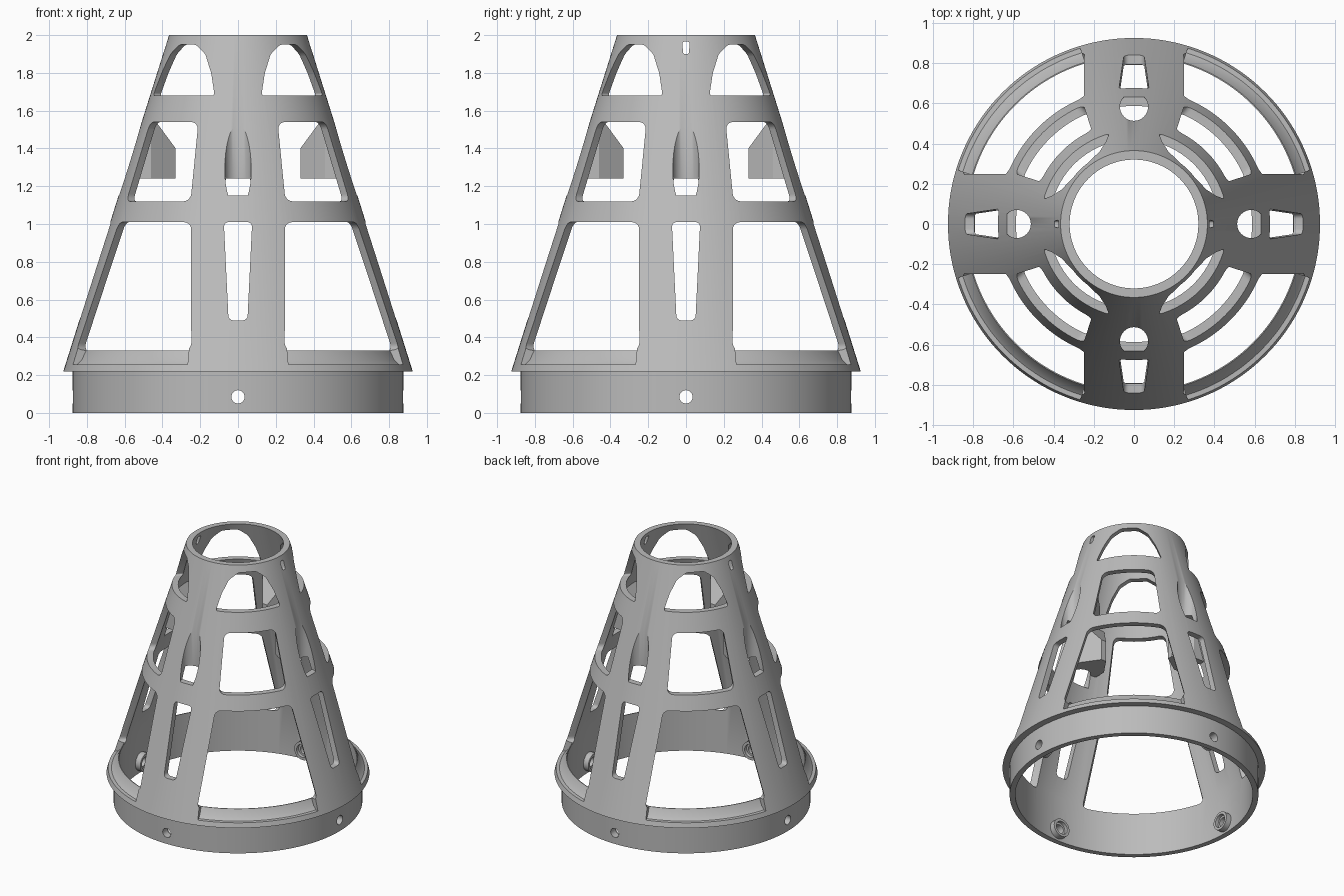
import bpy, bmesh
from math import radians, pi
from mathutils import Matrix, Vector

cube = bpy.data.objects.get("Cube")
if cube:
    bpy.data.objects.remove(cube)

AXES = [0, 90, 180, 270]
DIAGONALS = [45, 135, 225, 315]


def make_object(name, bm, angle=0):
    bmesh.ops.transform(bm, matrix=Matrix.Rotation(radians(angle), 4, "Z"), verts=bm.verts)
    bmesh.ops.recalc_face_normals(bm, faces=bm.faces)
    mesh = bpy.data.meshes.new(name)
    bm.to_mesh(mesh)
    bm.free()
    obj = bpy.data.objects.new(name, mesh)
    bpy.context.collection.objects.link(obj)
    return obj


def extrude(points, vector, rounding=0):
    """Solid from a flat outline; edges along the vector can be rounded."""
    bm = bmesh.new()
    face = bm.faces.new([bm.verts.new(p) for p in points])
    out = bmesh.ops.extrude_face_region(bm, geom=[face], use_keep_orig=True)
    moved = [g for g in out["geom"] if isinstance(g, bmesh.types.BMVert)]
    bmesh.ops.translate(bm, vec=vector, verts=moved)
    if rounding:
        way = Vector(vector).normalized()
        edges = [e for e in bm.edges
                 if abs((e.verts[0].co - e.verts[1].co).normalized().dot(way)) > 0.99]
        bmesh.ops.bevel(bm, geom=edges, offset=rounding, segments=5,
                        profile=0.5, affect="EDGES")
    return bm


def window(right_side, start, rounding):
    """Radial cutter from the right half (half width, height) of its outline."""
    outline = right_side + [(-w, z) for w, z in reversed(right_side)]
    return extrude([(start, w, z) for w, z in outline], (1.2 - start, 0, 0), rounding)


def lathe(profile, start=0, end=360, steps=144):
    """Revolve a closed (radius, height) outline, fully or over a sector."""
    bm = bmesh.new()
    full = end - start == 360
    rings = []
    for i in range(steps if full else steps + 1):
        turn = Matrix.Rotation(radians(start + (end - start) * i / steps), 3, "Z")
        rings.append([bm.verts.new(turn @ Vector((r, 0, z))) for r, z in profile])
    n = len(profile)
    pairs = list(zip(rings, rings[1:])) + ([(rings[-1], rings[0])] if full else [])
    for a, b in pairs:
        for k in range(n):
            j = (k + 1) % n
            bm.faces.new((a[k], b[k], b[j], a[j]))
    if not full:
        bm.faces.new(rings[0])
        bm.faces.new(rings[-1])
    return bm


def cylinder(radius, depth, matrix):
    bm = bmesh.new()
    bmesh.ops.create_cone(bm, cap_ends=True, segments=32, radius1=radius,
                          radius2=radius, depth=depth, matrix=matrix)
    return bm


def radial_pin(radius, r0, r1, z):
    place = Matrix.Translation(((r0 + r1) / 2, 0, z)) @ Matrix.Rotation(pi / 2, 4, "Y")
    return cylinder(radius, r1 - r0, place)


def screw_block():
    """Inner block with sloped top and a tapered nose."""
    side = [(0.33, 1.24), (0.58, 1.24), (0.47, 1.59), (0.33, 1.40)]
    bm = extrude([(r, -0.11, z) for r, z in side], (0, 0.22, 0))
    for s in (-1, 1):
        cut = bmesh.ops.bisect_plane(bm, geom=bm.verts[:] + bm.edges[:] + bm.faces[:],
                                     plane_co=(0.46, 0.11 * s, 0),
                                     plane_no=(-0.09, 0.13 * s, 0), clear_outer=True)
        rim = [g for g in cut["geom_cut"] if isinstance(g, bmesh.types.BMEdge)]
        bmesh.ops.holes_fill(bm, edges=rim)
    return bm


# Hollow cone standing on a narrower base ring
shell = make_object("cone_frame", lathe([
    (0.835, 0), (0.875, 0), (0.875, 0.22), (0.925, 0.22),
    (0.365, 2), (0.32, 2), (0.835, 0.36)]))


def combine(operation, build, angles):
    for angle in angles:
        tool = make_object("tool", build(), angle)
        tool.hide_render = True
        mod = shell.modifiers.new("combine", "BOOLEAN")
        mod.operation, mod.object, mod.solver = operation, tool, "EXACT"
        graph = bpy.context.evaluated_depsgraph_get()
        mesh = bpy.data.meshes.new_from_object(shell.evaluated_get(graph))
        shell.modifiers.clear()
        shell.data = mesh
        bpy.data.objects.remove(tool)


# Inner screw blocks and base ring bosses
combine("UNION", screw_block, AXES)
combine("UNION", lambda: radial_pin(0.07, 0.79, 0.85, 0.085), AXES)

# Three tiers of windows on the diagonals
combine("DIFFERENCE", lambda: window([(0.43, 0.33), (0.27, 1.01)], 0.4, 0.04), DIAGONALS)
combine("DIFFERENCE", lambda: window([(0.24, 1.12), (0.18, 1.54)], 0.385, 0.04), DIAGONALS)
combine("DIFFERENCE", lambda: window(
    [(0.23, 1.68), (0.185, 1.8), (0.13, 1.9), (0.06, 1.95)], 0.2, 0.015), DIAGONALS)

# Hollowed sloping sills below the large windows
combine("DIFFERENCE", lambda: lathe([
    (0.838, 0.335), (0.865, 0.28), (0.89, 0.257), (1, 0.25), (1, 0.345), (0.838, 0.345)],
    -28, 28, 24), DIAGONALS)

# Narrow leg slots and upright screw pockets
combine("DIFFERENCE", lambda: window([(0.05, 0.49), (0.075, 1.01)], 0.5, 0.025), AXES)
combine("DIFFERENCE", lambda: cylinder(
    0.07, 0.6, Matrix.Translation((0.583, 0, 1.45))), AXES)

# Screw holes in the base ring and pin holes at the top
combine("DIFFERENCE", lambda: radial_pin(0.05, 0.7, 0.815, 0.085), AXES)
combine("DIFFERENCE", lambda: radial_pin(0.035, 0.7, 1.0, 0.085), AXES)
combine("DIFFERENCE", lambda: window([(0.015, 1.9), (0.02, 1.965)], 0.2, 0.01), [0, 180])

# Single grey material and smooth shading with sharp edges
grey = bpy.data.materials.new("mid_grey")
grey.use_nodes = True
colour = (0.5, 0.5, 0.5, 1)
grey.diffuse_color = colour
grey.node_tree.nodes["Principled BSDF"].inputs["Base Color"].default_value = colour
shell.data.materials.clear()
shell.data.materials.append(grey)
for poly in shell.data.polygons:
    poly.material_index = 0

bpy.ops.object.select_all(action="DESELECT")
shell.select_set(True)
bpy.context.view_layer.objects.active = shell
bpy.ops.object.shade_smooth_by_angle(angle=radians(30))
